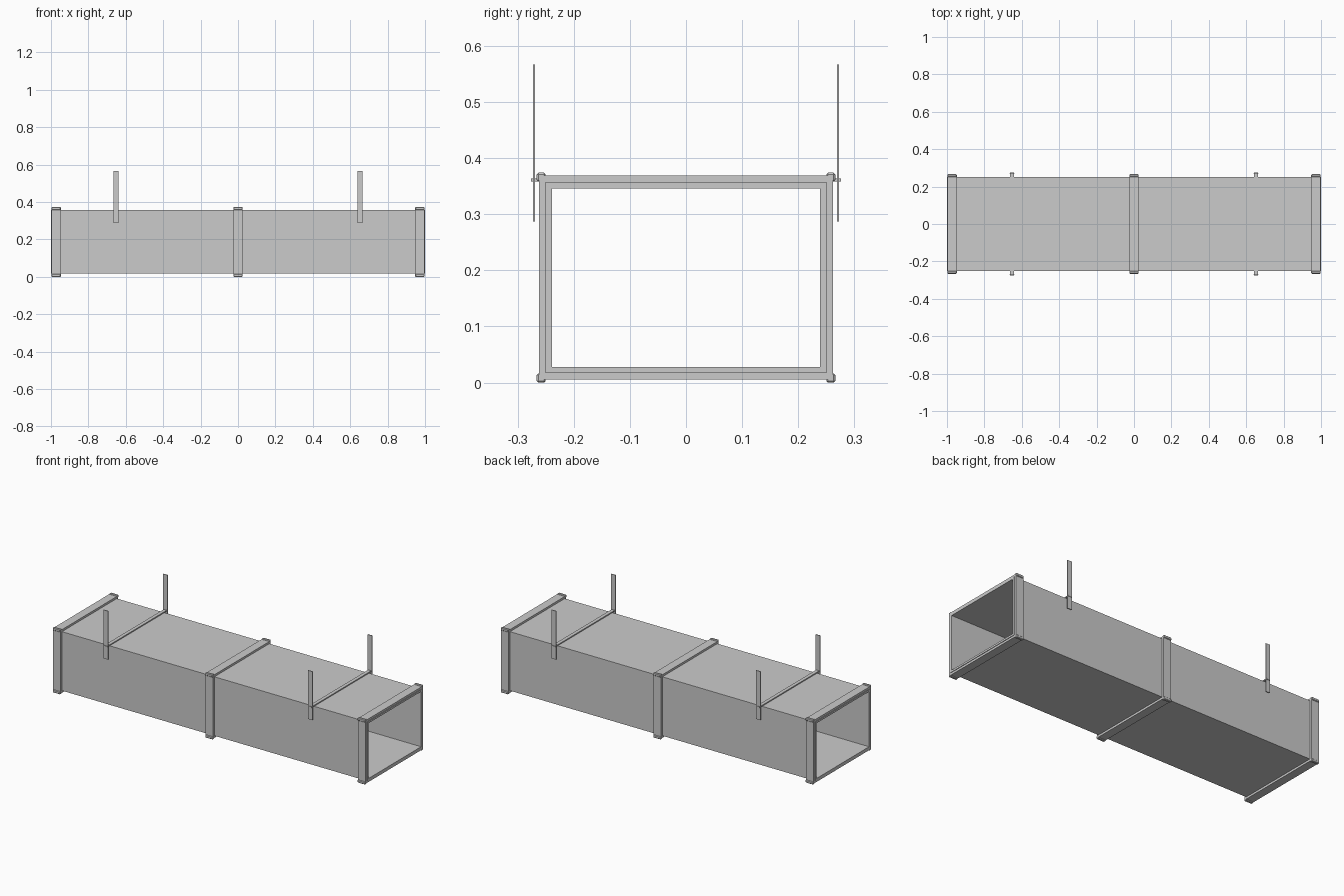
import bpy

cube = bpy.data.objects.get("Cube")
if cube:
    bpy.data.objects.remove(cube, do_unlink=True)

steel = bpy.data.materials.new("galvanised_grey")
steel.use_nodes = True
GREY = (0.6, 0.6, 0.6, 1)
steel.diffuse_color = GREY
steel.node_tree.nodes["Principled BSDF"].inputs["Base Color"].default_value = GREY

MID_Z = 0.187  # height of the duct axis


def box(name, centre, size, bevel=0):
    bpy.ops.mesh.primitive_cube_add(size=1, location=centre)
    ob = bpy.context.object
    ob.name = name
    ob.scale = size
    bpy.ops.object.transform_apply(location=False, rotation=False, scale=True)
    ob.data.materials.append(steel)
    if bevel:
        mod = ob.modifiers.new("chamfer", "BEVEL")
        mod.width = bevel
        mod.segments = 1
    return ob


def sleeve(name, x, length, outer, inner):
    """Rectangular tube along x; outer and inner are half sizes (y, z)."""
    verts, faces = [], []
    for end in (x - length / 2, x + length / 2):
        for hy, hz in (outer, inner):
            for sy, sz in ((-1, -1), (1, -1), (1, 1), (-1, 1)):
                verts.append((end, sy * hy, MID_Z + sz * hz))
    for i in range(4):
        j = (i + 1) % 4
        faces += [(i, j, j + 8, i + 8), (i + 4, i + 12, j + 12, j + 4),
                  (i, i + 4, j + 4, j), (i + 8, j + 8, j + 12, i + 12)]
    mesh = bpy.data.meshes.new(name)
    mesh.from_pydata(verts, [], faces)
    mesh.materials.append(steel)
    ob = bpy.data.objects.new(name, mesh)
    bpy.context.collection.objects.link(ob)
    return ob


# Open sheet metal duct
sleeve("duct", 0, 2, (0.25, 0.17), (0.239, 0.159))

# Joint flanges with raised corner pieces
for label, x in (("right", -0.972), ("middle", 0), ("left", 0.972)):
    sleeve(label + "_flange", x, 0.049, (0.262, 0.182), (0.249, 0.169))
    for sy in (-1, 1):
        for sz in (-1, 1):
            box(label + "_flange_corner", (x, sy * 0.258, MID_Z + sz * 0.179),
                (0.049, 0.016, 0.016), 0.003)

# Hanger straps joined by a flat cross bar over the duct
for label, x in (("right", -0.652), ("left", 0.652)):
    for side, sy in (("front", -1), ("back", 1)):
        box(f"{label}_{side}_hanger_strap", (x, sy * 0.271, 0.427),
            (0.028, 0.004, 0.28))
    box(label + "_cross_bar", (x, 0, 0.361), (0.02, 0.552, 0.006))
